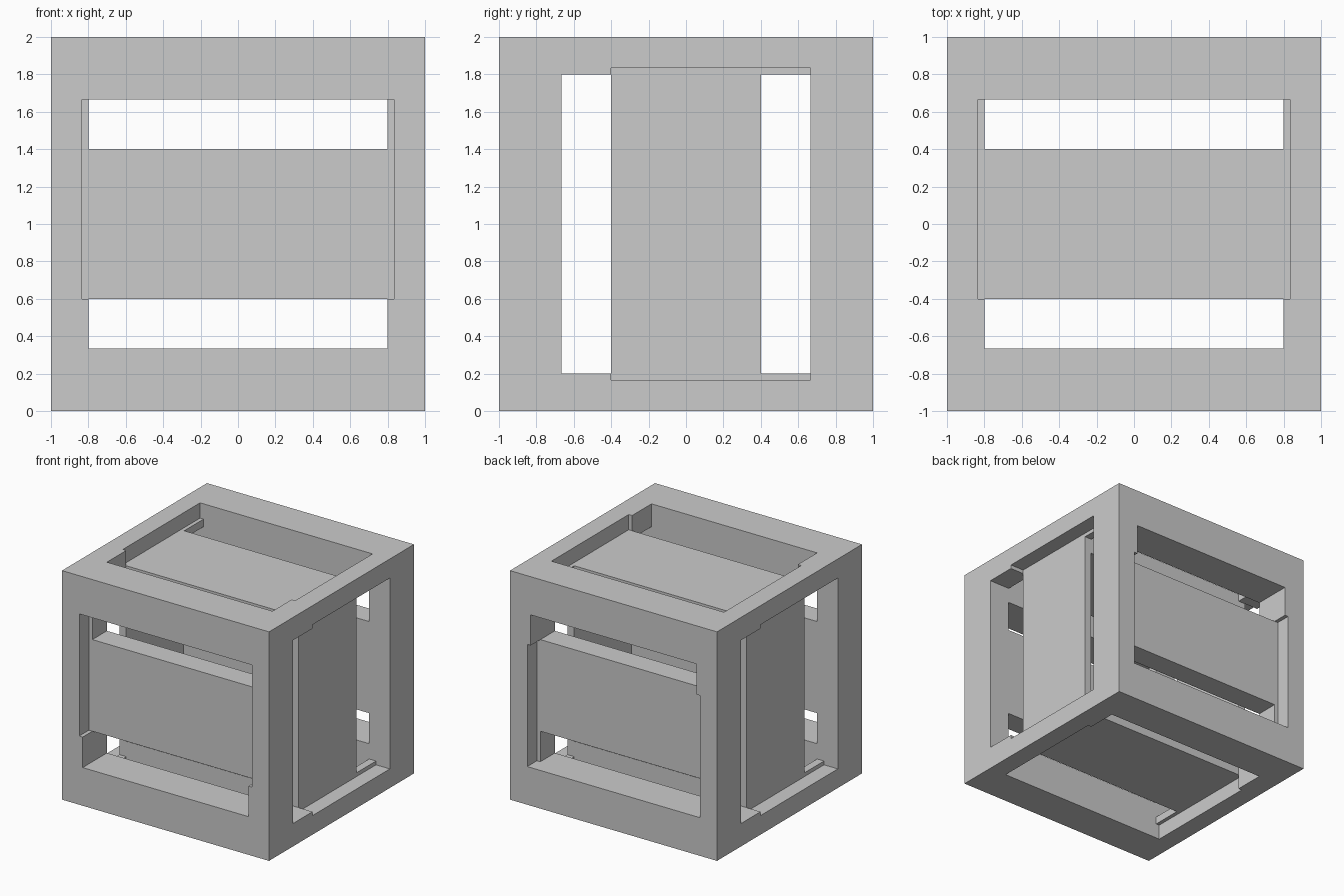
import bpy
from math import pi
from mathutils import Matrix, Vector

old = bpy.data.objects.get("Cube")
if old:
    bpy.data.objects.remove(old, do_unlink=True)

U = 1 / 15                      # design module
CENTRE = Matrix.Translation((0, 0, 1))

grey = bpy.data.materials.new("plain grey")
grey.use_nodes = True
grey.diffuse_color = (0.6, 0.6, 0.6, 1)
grey.node_tree.nodes["Principled BSDF"].inputs["Base Color"].default_value = (0.6, 0.6, 0.6, 1)


def box(name, low, high, turn=Matrix()):
    """Box between two corners in modules, turned about the cube centre."""
    low, high = Vector(low) * U, Vector(high) * U
    bpy.ops.mesh.primitive_cube_add(size=1)
    ob = bpy.context.object
    ob.name = name
    size = Matrix.Diagonal((*(high - low), 1))
    ob.data.transform(CENTRE @ turn @ Matrix.Translation((low + high) / 2) @ size)
    ob.data.materials.append(grey)
    return ob


def cut(target, cutter):
    """Subtract the cutter and throw it away."""
    mod = target.modifiers.new("cut", 'BOOLEAN')
    mod.operation, mod.solver, mod.object = 'DIFFERENCE', 'EXACT', cutter
    bpy.context.view_layer.objects.active = target
    bpy.ops.object.modifier_apply(modifier=mod.name)
    bpy.data.objects.remove(cutter, do_unlink=True)


# Cube frame with an opening through each pair of faces
frame = box("frame", (-15, -15, -15), (15, 15, 15))
cut(frame, box("opening", (-12, -16, -10), (12, 16, 10)))
cut(frame, box("opening", (-12, -10, -16), (12, 10, 16)))
cut(frame, box("opening", (-16, -10, -12), (16, 10, 12)))

# Each face: a shallow rebate running off one side, and a recessed panel
half_x, half_z = Matrix.Rotation(pi, 4, 'X'), Matrix.Rotation(pi, 4, 'Z')
faces = [
    ("front", Matrix(), 'Y'), ("back", half_x, 'Y'),
    ("top", Matrix(), 'Z'), ("bottom", half_x, 'Z'),
    ("left", Matrix(), 'X'), ("right", half_z, 'X'),
]
shapes = {   # rebate corners, panel corners
    'Y': ((-12.5, -16, -6), (12.5, -13, 10), (-12, -13, -6), (12, -10, 6)),
    'Z': ((-12.5, -6, 13), (12.5, 10, 16), (-12, -6, 10), (12, 6, 13)),
    'X': ((13, -6, -12.5), (16, 10, 12.5), (12, -6, -12), (13, 6, 12)),
}
for side, turn, axis in faces:
    r_low, r_high, p_low, p_high = shapes[axis]
    cut(frame, box("rebate", r_low, r_high, turn))
    box(side + "_panel", p_low, p_high, turn)
